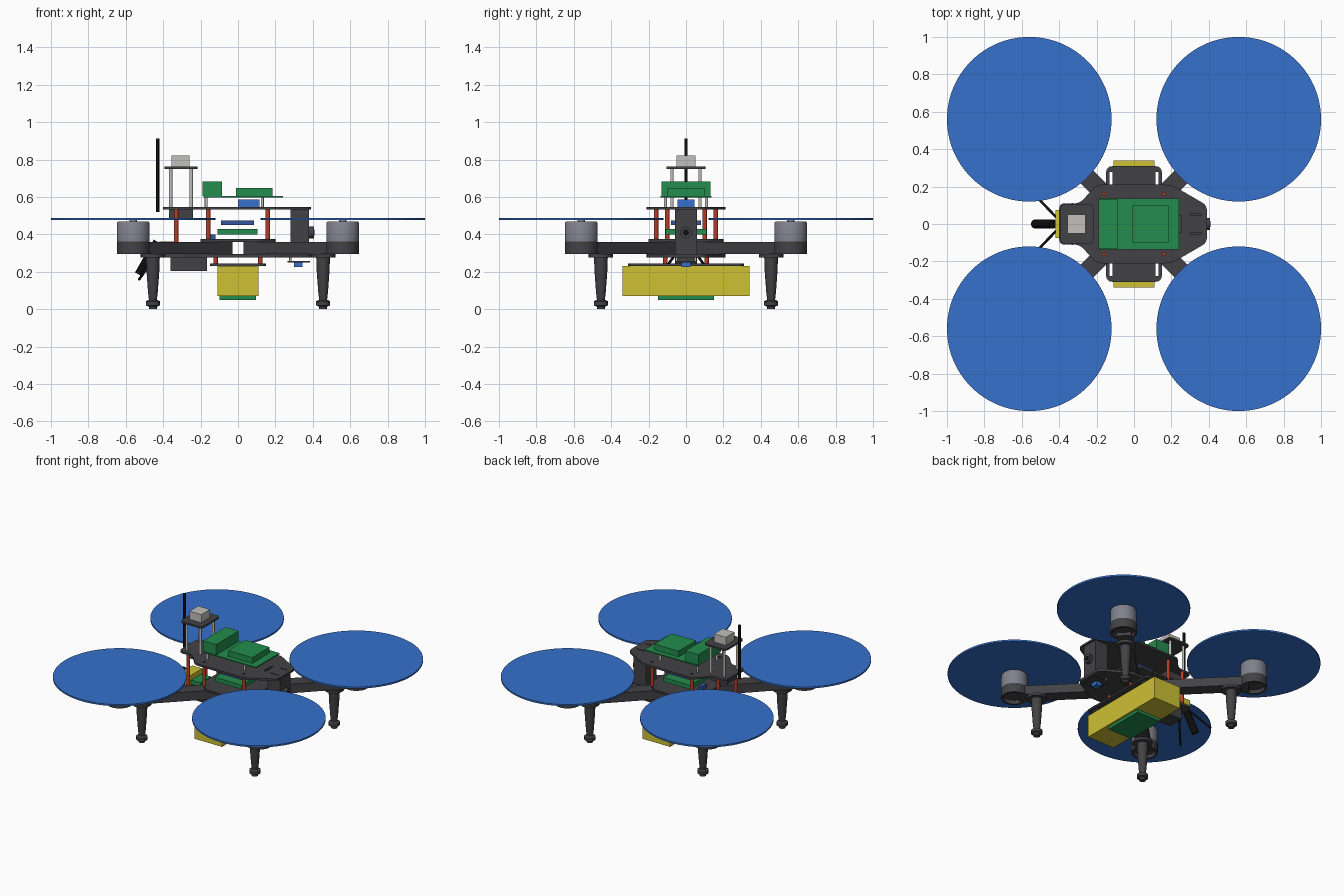
import bpy, bmesh, math
from mathutils import Vector

cube = bpy.data.objects.get("Cube")
if cube:
    bpy.data.objects.remove(cube)


def material(name, rgb):
    m = bpy.data.materials.new(name)
    m.use_nodes = True
    m.diffuse_color = (*rgb, 1)
    m.node_tree.nodes["Principled BSDF"].inputs["Base Color"].default_value = (*rgb, 1)
    return m


DARK = material("charcoal", (0.055, 0.055, 0.06))
BLACK = material("black", (0.004, 0.004, 0.004))
BLUE = material("blue", (0.037, 0.165, 0.6))
NAVY = material("chip blue", (0.035, 0.09, 0.34))
GREEN = material("circuit green", (0.016, 0.27, 0.075))
YELLOW = material("yellow", (0.62, 0.53, 0.035))
RED = material("red", (0.5, 0.045, 0.02))
GREY = material("motor grey", (0.22, 0.22, 0.27))
LIGHT = material("light grey", (0.54, 0.53, 0.5))


def add_mesh(name, bm, mat, smooth=False):
    bmesh.ops.recalc_face_normals(bm, faces=bm.faces)
    me = bpy.data.meshes.new(name)
    bm.to_mesh(me)
    bm.free()
    me.materials.append(mat)
    ob = bpy.data.objects.new(name, me)
    bpy.context.scene.collection.objects.link(ob)
    if smooth:
        bpy.ops.object.select_all(action="DESELECT")
        ob.select_set(True)
        bpy.context.view_layer.objects.active = ob
        bpy.ops.object.shade_smooth_by_angle(angle=math.radians(35))
    return ob


def box(name, x, y, z, mat):
    """Box from (low, high) ranges on each axis."""
    bm = bmesh.new()
    bmesh.ops.create_cube(bm, size=1)
    for v in bm.verts:
        v.co = [r[0] if c < 0 else r[1] for r, c in zip((x, y, z), v.co)]
    return add_mesh(name, bm, mat)


def lathe(name, profile, x, y, mat, n=32):
    """Revolve (radius, height) points around a vertical axis."""
    bm = bmesh.new()
    rings = []
    for r, z in profile:
        rings.append([bm.verts.new((x + r * math.cos(math.tau * i / n),
                                    y + r * math.sin(math.tau * i / n), z)) for i in range(n)])
    for a, b in zip(rings, rings[1:]):
        for i in range(n):
            j = (i + 1) % n
            bm.faces.new((a[i], a[j], b[j], b[i]))
    bm.faces.new(rings[0])
    bm.faces.new(rings[-1])
    return add_mesh(name, bm, mat, True)


def post(name, x, y, z0, z1, r, mat):
    return lathe(name, [(r, z0), (r, z1)], x, y, mat, 16)


def rod(name, start, end, r, mat):
    a, b = Vector(start), Vector(end)
    bm = bmesh.new()
    bmesh.ops.create_cone(bm, cap_ends=True, segments=16, radius1=r, radius2=r, depth=(b - a).length)
    ob = add_mesh(name, bm, mat, True)
    ob.location = (a + b) / 2
    ob.rotation_euler = (b - a).to_track_quat("Z", "Y").to_euler()


def rounded(points, r):
    """Polygon outline with each corner replaced by a short curve."""
    out = []
    for i, p in enumerate(points):
        p = Vector(p)
        a = p + (Vector(points[i - 1]) - p).normalized() * r
        b = p + (Vector(points[(i + 1) % len(points)]) - p).normalized() * r
        for k in range(5):
            t = k / 4
            out.append(a * (1 - t) ** 2 + p * 2 * t * (1 - t) + b * t * t)
    return out


def rect(x, y, w, h):
    return [(x - w / 2, y - h / 2), (x + w / 2, y - h / 2),
            (x + w / 2, y + h / 2), (x - w / 2, y + h / 2)]


def plate(name, outline, holes, z0, z1, mat=DARK):
    """Flat sheet filled from an outline, with holes."""
    cu = bpy.data.curves.new(name, "CURVE")
    cu.dimensions = "2D"
    cu.fill_mode = "BOTH"
    cu.extrude = (z1 - z0) / 2
    for loop in [outline] + holes:
        s = cu.splines.new("POLY")
        s.points.add(len(loop) - 1)
        for p, c in zip(s.points, loop):
            p.co = (c[0], c[1], 0, 1)
        s.use_cyclic_u = True
    cu.materials.append(mat)
    ob = bpy.data.objects.new(name, cu)
    ob.location.z = (z0 + z1) / 2
    bpy.context.scene.collection.objects.link(ob)


SIDES = (("front_left", 1, 1), ("back_left", -1, 1), ("front_right", 1, -1), ("back_right", -1, -1))

# Frame plates
half = [(0.39, 0.1), (0.2, 0.21), (-0.2, 0.21), (-0.29, 0.11), (-0.4, 0.11)]
body = rounded(half + [(x, -y) for x, y in reversed(half)], 0.03)
screws = [rect(0.16 * sx, 0.16 * sy, 0.015, 0.015) for _, sx, sy in SIDES]
slits = [rect(0.33, y, 0.06, 0.006) for y in (-0.05, 0.05)] + [rect(0.248, 0, 0.014, 0.09)]
plate("top_plate", body, screws + slits, 0.533, 0.547)
plate("bottom_plate", body, [], 0.277, 0.295)
mid = [(0.2, 0.12), (0.12, 0.2), (-0.12, 0.2), (-0.2, 0.12)]
plate("middle_plate", rounded(mid + [(x, -y) for x, y in reversed(mid)], 0.02), [], 0.36, 0.374)
slots = [rect(0.123 * sx, 0.243 * sy, 0.014, 0.07) for _, sx, sy in SIDES]
plate("battery_plate", rounded(rect(0, 0, 0.3, 0.62), 0.04), slots, 0.231, 0.243)

# Arms, motors, propeller discs, legs and standoffs at each corner
for side, sx, sy in SIDES:
    mx, my = 0.56 * sx, 0.56 * sy
    arm = box(side + "_arm", (0.09, 0.76), (-0.048, 0.048), (0.295, 0.36), DARK)
    arm.rotation_euler.z = math.atan2(sy, sx)
    lathe(side + "_motor_mount", [(0.07, 0.32), (0.075, 0.295), (0.088, 0.295), (0.088, 0.362)], mx, my, DARK)
    lathe(side + "_motor", [(0.087, 0.362), (0.087, 0.46), (0.082, 0.468)], mx, my, GREY)
    post(side + "_motor_shaft", mx, my, 0.468, 0.478, 0.02, GREY)
    lathe(side + "_propeller_disc", [(0.44, 0.476), (0.44, 0.488)], mx, my, BLUE, 96)
    lx, ly = 0.455 * sx, 0.455 * sy
    lathe(side + "_leg_flange", [(0.065, 0.277), (0.065, 0.295)], lx, ly, DARK)
    lathe(side + "_leg", [(0.02, 0.04), (0.026, 0.09), (0.034, 0.2), (0.037, 0.28)], lx, ly, DARK, 20)
    lathe(side + "_foot", [(0.022, 0), (0.022, 0.014), (0.038, 0.02), (0.038, 0.042), (0.024, 0.05)],
          lx, ly, DARK, 16)
    post(side + "_frame_standoff", 0.16 * sx, 0.16 * sy, 0.374, 0.533, 0.012, RED)
    post(side + "_battery_standoff", 0.12 * sx, 0.11 * sy, 0.243, 0.277, 0.012, RED)
    post(side + "_board_standoff", -0.02 + 0.15 * sx, 0.11 * sy, 0.547, 0.6, 0.008, LIGHT)
    post(side + "_mast_post", -0.305 + 0.055 * sx, 0.075 * sy, 0.547, 0.75, 0.009, LIGHT)

for side, s in (("left", 1), ("right", -1)):
    post(side + "_rear_standoff", -0.33, 0.1 * s, 0.295, 0.533, 0.012, RED)
    rod(side + "_rear_whisker", (-0.41, 0.03 * s, 0.33), (-0.53, 0.155 * s, 0.157), 0.007, BLACK)

# Battery and the board beneath it
box("battery", (-0.11, 0.11), (-0.34, 0.34), (0.07, 0.231), YELLOW)
box("battery_board", (-0.1, 0.095), (-0.15, 0.15), (0.05, 0.07), GREEN)

# Top electronics
box("top_board", (-0.185, 0.24), (-0.135, 0.135), (0.598, 0.606), GREEN)
box("rear_module", (-0.19, -0.085), (-0.13, 0.13), (0.606, 0.682), GREEN)
box("front_module", (-0.01, 0.185), (-0.1, 0.1), (0.606, 0.648), GREEN)
box("top_chip", (0, 0.115), (-0.045, 0.045), (0.547, 0.587), BLUE)

# Electronics between the plates
box("flight_board", (-0.11, 0.105), (-0.11, 0.11), (0.4, 0.43), GREEN)
box("flight_chip", (-0.09, 0.085), (-0.08, 0.08), (0.45, 0.473), NAVY)
box("small_chip", (-0.15, -0.12), (-0.03, 0.03), (0.374, 0.4), NAVY)
box("rear_receiver", (-0.42, -0.34), (-0.075, 0.075), (0.295, 0.362), YELLOW)
box("rear_receiver_board", (-0.335, -0.26), (-0.06, 0.06), (0.3, 0.33), GREEN)
box("rear_upper_unit", (-0.37, -0.24), (-0.06, 0.06), (0.485, 0.533), DARK)
box("rear_lower_unit", (-0.36, -0.165), (-0.06, 0.06), (0.203, 0.277), DARK)

# Positioning mast
plate("mast_plate", rounded(rect(-0.305, 0, 0.175, 0.21), 0.025), [], 0.75, 0.763)
box("mast_receiver", (-0.355, -0.26), (-0.05, 0.05), (0.763, 0.822), LIGHT)

# Antennas
rod("tall_antenna", (-0.43, 0, 0.52), (-0.43, 0, 0.912), 0.009, BLACK)
rod("rear_antenna", (-0.43, 0, 0.36), (-0.53, 0, 0.185), 0.024, BLACK)

# Front camera
box("camera_housing", (0.28, 0.38), (-0.06, 0.06), (0.295, 0.533), DARK)
rod("camera_lens", (0.37, 0, 0.41), (0.406, 0, 0.41), 0.032, DARK)
rod("camera_glass", (0.404, 0, 0.41), (0.408, 0, 0.41), 0.016, BLACK)

# Downward sensor
box("sensor_board", (0.265, 0.385), (-0.06, 0.06), (0.25, 0.257), DARK)
box("sensor_chip", (0.3, 0.345), (-0.025, 0.025), (0.225, 0.25), BLUE)
for y in (-0.05, 0.05):
    post("sensor_standoff", 0.28, y, 0.257, 0.277, 0.006, LIGHT)
